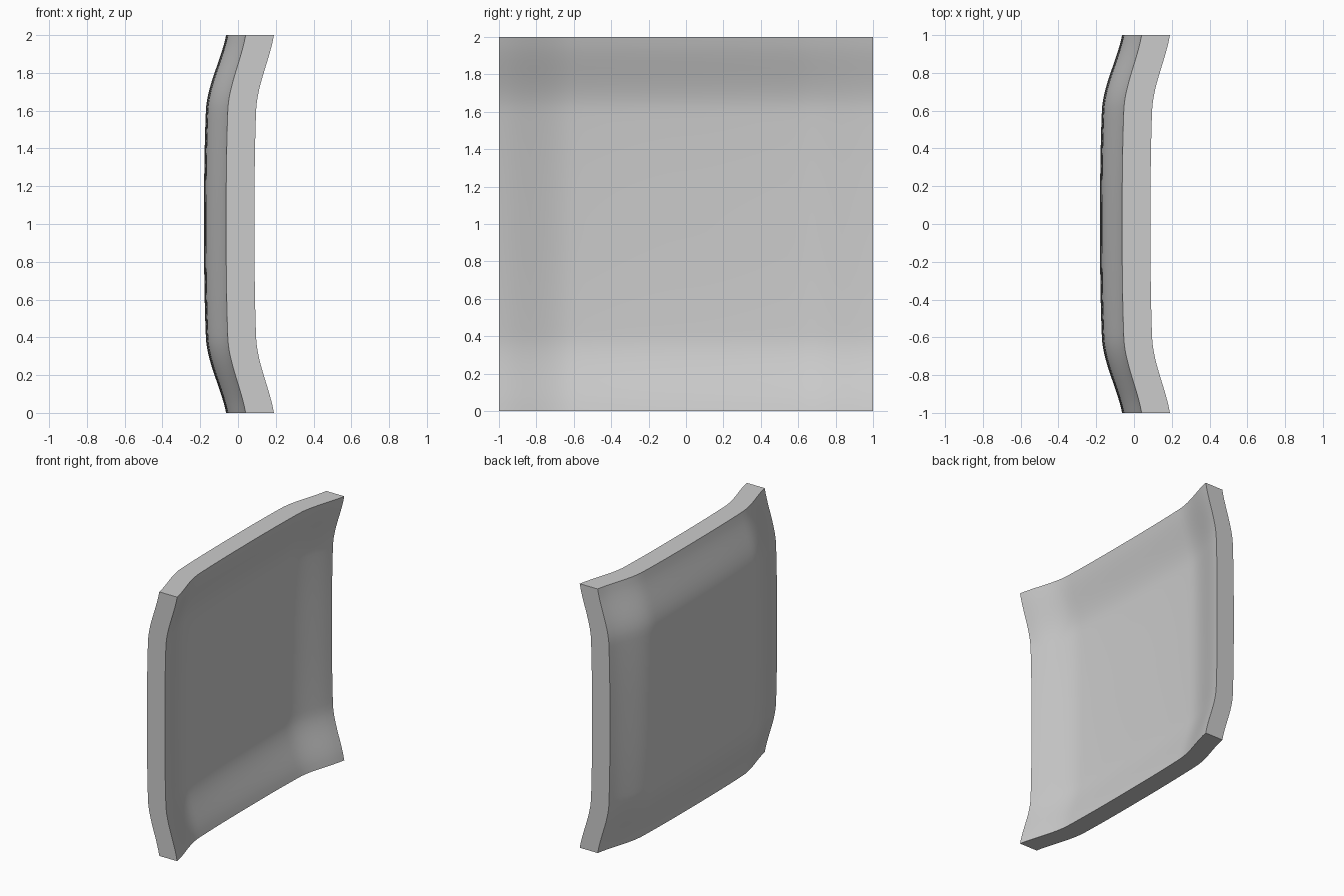
import bpy
import bmesh

cube = bpy.data.objects.get("Cube")
if cube:
    bpy.data.objects.remove(cube, do_unlink=True)

THICKNESS = 0.15
SEGMENTS = 48


def rise(d):
    """Shallow dish curve: flat in the middle, flaring near the rim."""
    t = abs(d)
    u = min(max((t - 0.6) / 0.45, 0), 1)
    return 0.035 * t ** 2.5 + 0.085 * u * u * (3 - 2 * u)


# Single plain grey finish
grey = bpy.data.materials.new("plain_grey")
colour = (0.6, 0.6, 0.6, 1)
grey.diffuse_color = colour
grey.use_nodes = True
for node in grey.node_tree.nodes:
    if node.type == "BSDF_PRINCIPLED":
        node.inputs["Base Color"].default_value = colour

# Convex sheet of the square panel, bulging towards -x
bm = bmesh.new()
bmesh.ops.create_grid(bm, x_segments=SEGMENTS, y_segments=SEGMENTS, size=1)
for v in bm.verts:
    across, up = v.co.x, v.co.y
    a, b = rise(across), rise(up)
    v.co = (-0.18 + a + b - a * b, across, up + 1)

# Parallel concave sheet and the four rim walls
sheet = bm.faces[:]
result = bmesh.ops.extrude_face_region(bm, geom=sheet, use_keep_orig=True)
moved = [g for g in result["geom"] if isinstance(g, bmesh.types.BMVert)]
bmesh.ops.translate(bm, verts=moved, vec=(THICKNESS, 0, 0))
bmesh.ops.recalc_face_normals(bm, faces=bm.faces[:])

mesh = bpy.data.meshes.new("curved_panel")
bm.to_mesh(mesh)
bm.free()
mesh.materials.append(grey)
panel = bpy.data.objects.new("curved_panel", mesh)
bpy.context.collection.objects.link(panel)

# Smooth sheets with crisp rim edges
bpy.ops.object.select_all(action="DESELECT")
panel.select_set(True)
bpy.context.view_layer.objects.active = panel
bpy.ops.object.shade_smooth_by_angle(angle=0.7)
